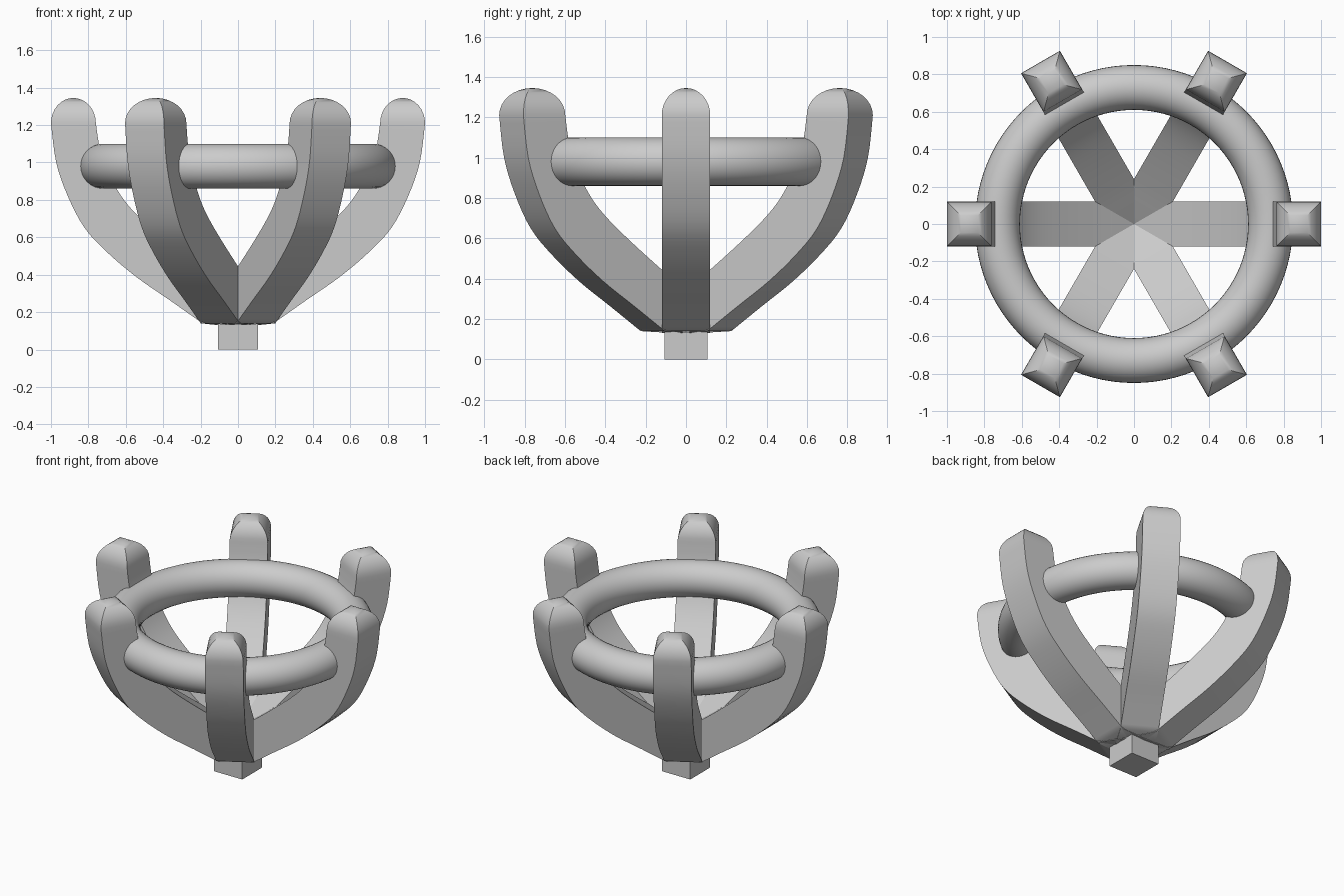
import bpy, bmesh, math
from mathutils import Vector, Matrix

if "Cube" in bpy.data.objects:
    bpy.data.objects.remove(bpy.data.objects["Cube"])

HALF = 0.12   # half width of a prong

# Side profile of a prong: (outer radius, outer z, inner radius, inner z)
ROWS = [Vector(r) for r in (
    (0.19, 0.14, 0.10, 0.365), (0.36, 0.26, 0.208, 0.445), (0.54, 0.385, 0.38, 0.58),
    (0.70, 0.52, 0.52, 0.70), (0.82, 0.65, 0.61, 0.80), (0.91, 0.82, 0.675, 0.91),
    (0.972, 1.0, 0.735, 1.06), (1.0, 1.21, 0.76, 1.21))]


def smooth_rows(p, steps=4):
    out = []
    for i in range(len(p) - 1):
        a, b, c, d = p[max(i - 1, 0)], p[i], p[i + 1], p[min(i + 2, len(p) - 1)]
        for k in range(steps):
            t = k / steps
            out.append(0.5 * (2 * b + (c - a) * t + (2 * a - 5 * b + 4 * c - d) * t * t
                              + (3 * b - a - 3 * c + d) * t ** 3))
    return out + [p[-1]]


def finish(obj, angle=35):
    bpy.ops.object.select_all(action='DESELECT')
    obj.select_set(True)
    bpy.context.view_layer.objects.active = obj
    bpy.ops.object.shade_smooth_by_angle(angle=math.radians(angle))


def make_prong(index):
    rows = [Vector((0, 0.13, 0, 0.29))] + smooth_rows(ROWS)
    sections = [(r[0], r[1], r[2], r[3], HALF) for r in rows]
    # Domed square tip
    for k in range(1, 8):
        a = math.radians(90 * k / 8)
        s, z = HALF * math.cos(a), 1.21 + 0.135 * math.sin(a)
        sections.append((0.88 + s, z, 0.88 - s, z, s))
    bm = bmesh.new()
    rings = []
    for ro, zo, ri, zi, w in sections:
        rings.append([bm.verts.new(v) for v in
                      ((ro, -w, zo), (ro, w, zo), (ri, w, zi), (ri, -w, zi))])
    for a, b in zip(rings, rings[1:]):
        for j in range(4):
            n = (j + 1) % 4
            bm.faces.new((a[j], a[n], b[n], b[j]))
    bm.faces.new(rings[0][::-1])
    peak = bm.verts.new((0.88, 0, 1.345))
    for j in range(4):
        bm.faces.new((rings[-1][j], rings[-1][(j + 1) % 4], peak))
    bmesh.ops.recalc_face_normals(bm, faces=bm.faces)
    bm.transform(Matrix.Rotation(math.radians(60 * index), 4, 'Z'))
    mesh = bpy.data.meshes.new("prong")
    bm.to_mesh(mesh)
    bm.free()
    obj = bpy.data.objects.new(f"prong_{index + 1}", mesh)
    bpy.context.collection.objects.link(obj)
    finish(obj)


# Six curved prongs
for i in range(6):
    make_prong(i)

# Round ring joining the prongs
bpy.ops.mesh.primitive_torus_add(major_radius=0.73, minor_radius=0.12, major_segments=96,
                                 minor_segments=32, location=(0, 0, 0.98))
ring = bpy.context.object
ring.name = "ring"
finish(ring)

# Square base peg
bpy.ops.mesh.primitive_cube_add(size=1, location=(0, 0, 0.1))
base = bpy.context.object
base.name = "base_peg"
base.scale = (0.215, 0.215, 0.2)
